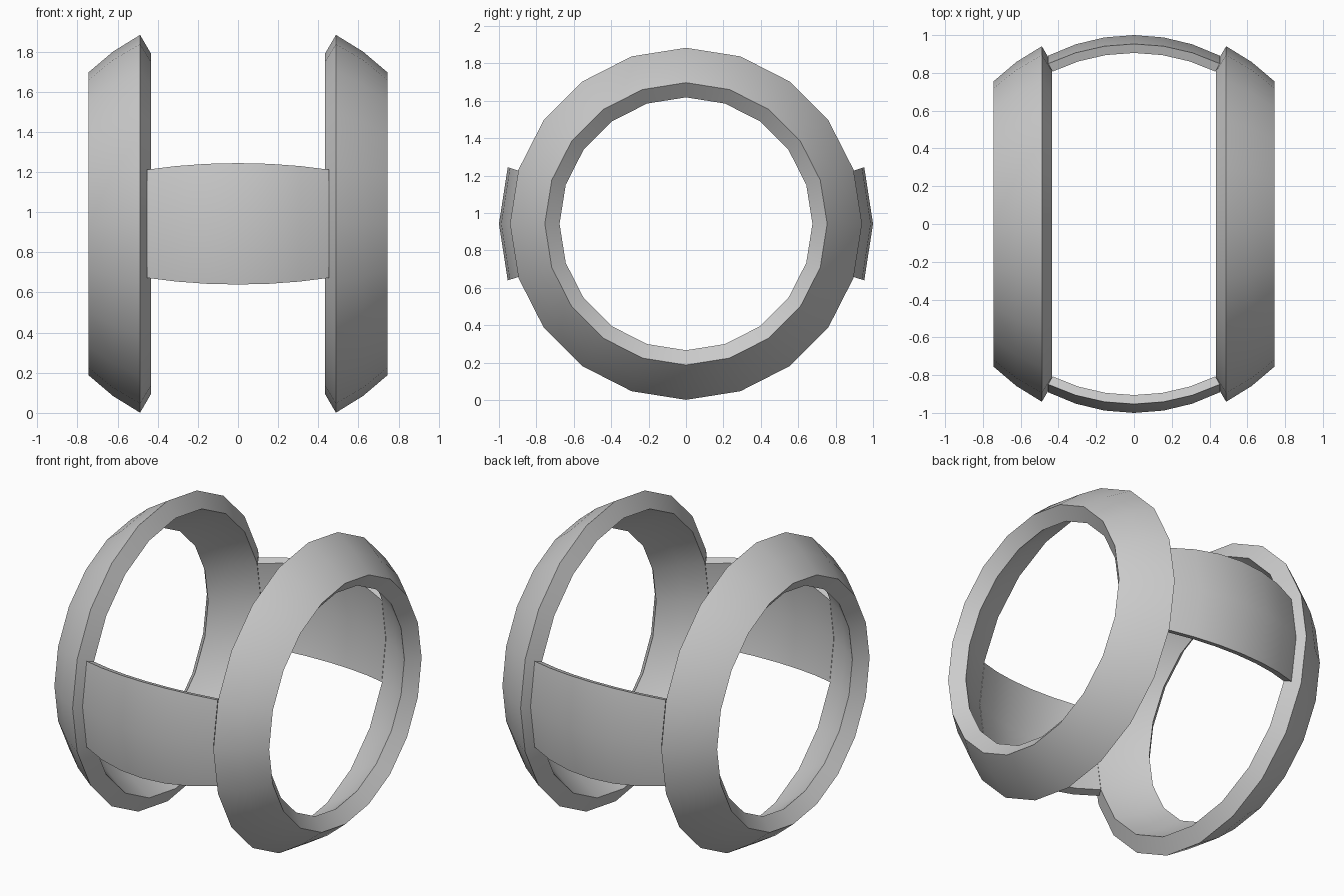
import bpy, bmesh
from math import sin, cos, radians

if "Cube" in bpy.data.objects:
    bpy.data.objects.remove(bpy.data.objects["Cube"])

CENTRE_Z = 0.942


def arc(radius, angles):
    """Profile points (x, distance from x axis) on a sphere."""
    return [(radius * sin(radians(a)), radius * cos(radians(a))) for a in angles]


def sweep(name, profile, angles, closed, mirror_axis):
    """Turn a closed profile about the x axis, then mirror the part."""
    bm = bmesh.new()
    loops = [[bm.verts.new((x, r * cos(radians(a)), r * sin(radians(a))))
              for x, r in profile] for a in angles]
    n = len(profile)
    pairs = list(zip(loops, loops[1:]))
    if closed:
        pairs.append((loops[-1], loops[0]))
    for a, b in pairs:
        for i in range(n):
            j = (i + 1) % n
            bm.faces.new((a[i], a[j], b[j], b[i]))
    if not closed:
        # end rims as strips between the outer and inner arcs
        for lp in (loops[0], loops[-1]):
            for i in range(n // 2 - 1):
                bm.faces.new((lp[i], lp[i + 1], lp[n - 2 - i], lp[n - 1 - i]))
    bmesh.ops.recalc_face_normals(bm, faces=bm.faces)
    mesh = bpy.data.meshes.new(name)
    bm.to_mesh(mesh)
    bm.free()
    mesh.polygons.foreach_set("use_smooth", [True] * len(mesh.polygons))
    mesh.set_sharp_from_angle(angle=radians(30))
    obj = bpy.data.objects.new(name, mesh)
    obj.location.z = CENTRE_Z
    bpy.context.collection.objects.link(obj)
    mod = obj.modifiers.new("mirror", 'MIRROR')
    mod.use_axis = [axis == mirror_axis for axis in "xyz"]
    mod.use_mirror_merge = False
    return obj


# Two large rings, slices of a thick spherical shell
ring = arc(1.06, (27.4, 36, 44.6)) + [(0.68, 0.676), (0.562, 0.772), (0.433, 0.847)]
sweep("side_rings", ring, range(0, 360, 18), True, "x")

# Front and back curved bridges joining the rings
steps = range(-27, 28, 9)
bridge = arc(1.0, steps) + arc(0.95, reversed(steps))
sweep("bridge_bands", bridge, (-17.6, 0, 17.6), False, "y")
